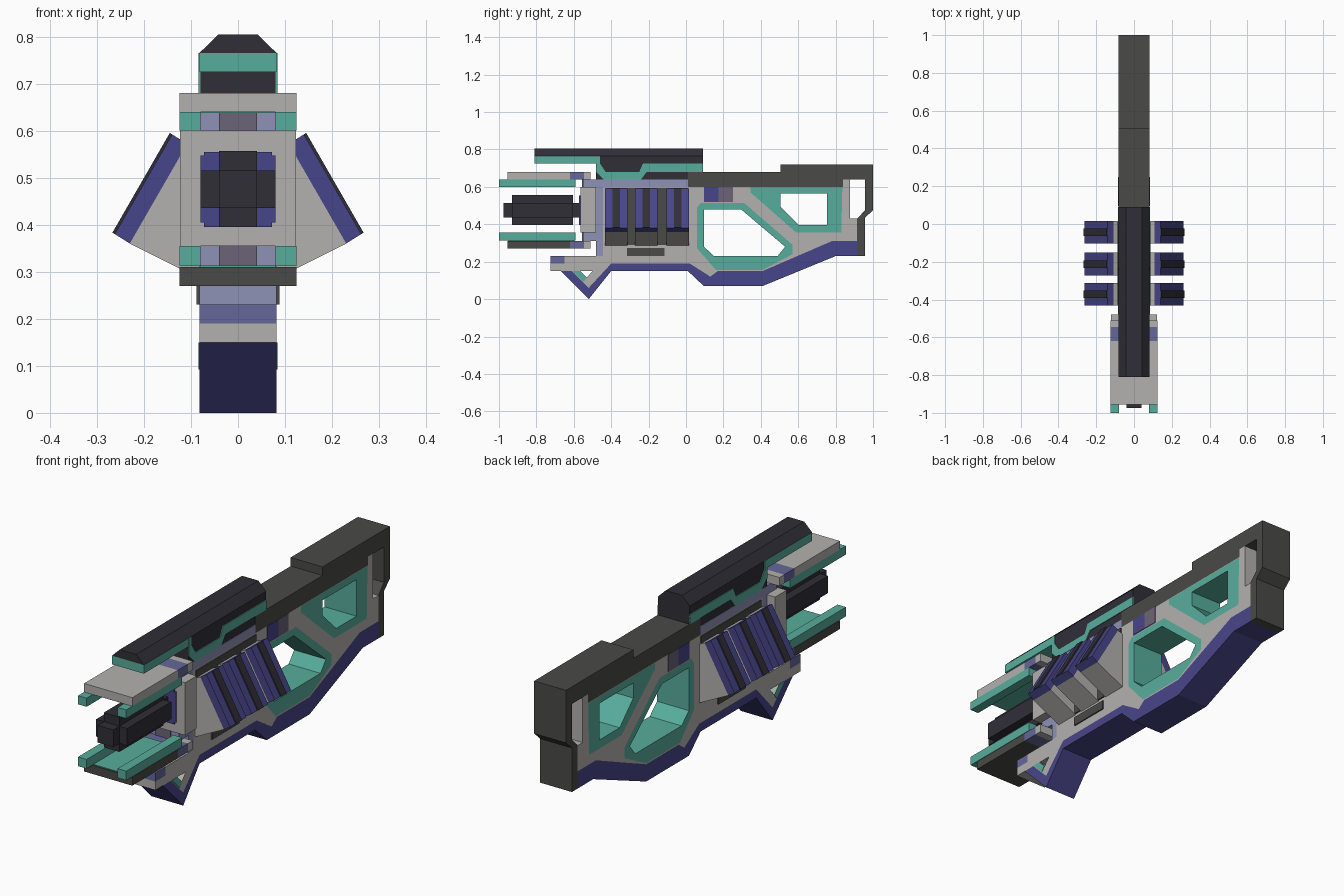
import bpy, bmesh
from mathutils import Vector

if "Cube" in bpy.data.objects:
    bpy.data.objects.remove(bpy.data.objects["Cube"])


def mat(name, r, g, b):
    m = bpy.data.materials.new(name)
    m.diffuse_color = tuple((c / 255) ** 2.2 for c in (r, g, b)) + (1,)
    m.use_nodes = True
    m.node_tree.nodes["Principled BSDF"].inputs["Base Color"].default_value = m.diffuse_color
    return m


GREY = mat("light grey", 178, 176, 173)
TEAL = mat("teal", 88, 172, 155)
NAVY = mat("indigo", 73, 71, 136)
PALE = mat("pale periwinkle", 140, 145, 181)
MID = mat("mid periwinkle", 101, 103, 152)
MAUVE = mat("mauve grey", 108, 100, 118)
DARK = mat("dark slate", 52, 50, 58)
CHAR = mat("charcoal", 75, 75, 73)
W = 0.082  # half thickness of the main slab


def prism(name, material, loops, a, b, axis='x'):
    """Closed slab from an outline plus optional hole loops, between a and b."""
    if not isinstance(loops[0], list):
        loops = [loops]
    bm = bmesh.new()
    edges = []
    for loop in loops:
        vs = [bm.verts.new((u, v, 0)) for u, v in loop]
        edges += [bm.edges.new((vs[i - 1], vs[i])) for i in range(len(vs))]
    bmesh.ops.triangle_fill(bm, edges=edges, use_beauty=True, normal=Vector((0, 0, 1)))
    bm.verts.index_update()
    flat = [v.co.copy() for v in bm.verts]
    tris = [[v.index for v in f.verts] for f in bm.faces]
    rims = [[v.index for v in e.verts] for e in bm.edges if len(e.link_faces) == 1]
    bm.free()

    def place(p, d):
        return (d, p.x, p.y) if axis == 'x' else (p.x, d, p.y)
    out = bmesh.new()
    lo = [out.verts.new(place(p, a)) for p in flat]
    hi = [out.verts.new(place(p, b)) for p in flat]
    for t in tris:
        out.faces.new([lo[i] for i in t])
        out.faces.new([hi[i] for i in t])
    for i, j in rims:
        out.faces.new((lo[i], lo[j], hi[j], hi[i]))
    bmesh.ops.recalc_face_normals(out, faces=out.faces)
    bmesh.ops.dissolve_limit(out, angle_limit=0.01, verts=out.verts, edges=out.edges)
    me = bpy.data.meshes.new(name)
    out.to_mesh(me)
    out.free()
    me.materials.append(material)
    ob = bpy.data.objects.new(name, me)
    bpy.context.collection.objects.link(ob)
    return ob


def box(name, material, x0, x1, y0, y1, z0, z1):
    return prism(name, material, [(y0, z0), (y1, z0), (y1, z1), (y0, z1)], x0, x1)


# Main slab with the two framed openings and the small front opening
grip_hole = [(.096, .48), (.294, .48), (.53, .28), (.49, .23), (.15, .23), (.096, .28)]
grip_rim = [(.06, .49), (.08, .515), (.31, .515), (.57, .29), (.57, .24),
            (.41, .156), (.16, .156), (.06, .27)]
stock_hole = [(.505, .565), (.755, .565), (.755, .395), (.605, .395), (.505, .495)]
stock_rim = [(.345, .598), (.836, .598), (.83, .355), (.59, .355), (.345, .57)]
front_hole = [(-.565, .15), (-.5, .15), (-.53, .115)]
body = [(-.445, .60), (.84, .60), (.84, .64), (.877, .64), (.877, .43), (.915, .43),
        (.915, .31), (.78, .31), (.41, .15), (.17, .15), (.13, .12), (.02, .19),
        (-.4, .19), (-.52, .06), (-.61, .15), (-.725, .15), (-.725, .19),
        (-.65, .19), (-.65, .23), (-.445, .23)]
prism("body", GREY, [body, grip_rim, stock_rim, front_hole], -W, W)
prism("grip_frame", TEAL, [grip_rim, grip_hole], -W, W)
prism("stock_frame", TEAL, [stock_rim, stock_hole], -W, W)
prism("front_opening_trim", TEAL,
      [(-.605, .15), (-.565, .15), (-.53, .115), (-.548, .092)], -W - .002, W + .002)
box("nose_block", MID, -W, W, -.725, -.65, .19, .23)

# Coloured underside strip
prism("lower_trim", NAVY,
      [(-.67, .15), (-.52, 0), (-.4, .15), (.01, .15), (.095, .07), (.41, .07),
       (.80, .23), (.915, .23), (.915, .31), (.78, .31), (.41, .15), (.17, .15),
       (.13, .12), (.02, .19), (-.4, .19), (-.52, .06), (-.61, .15)], -W, W)

# Rear spine and shoulder end
prism("stock_spine", CHAR,
      [(.01, .60), (.84, .60), (.84, .64), (.957, .64), (.957, .475), (.915, .43),
       (.915, .23), (.957, .23), (.957, .435), (1, .475), (1, .72), (.505, .72),
       (.505, .68), (.01, .68)], -W, W)

# Receiver edge band
prism("receiver_band", PALE,
      [(-.48, .23), (-.445, .23), (-.445, .60), (.01, .60), (.01, .64), (-.48, .64)], -W, W)

# Top rail
prism("rail_cap", DARK, [(-W, .765), (W, .765), (.042, .804), (-.042, .804)],
      -.81, .09, 'y')
box("rail_base", DARK, -.08, .08, -.48, .09, .64, .765)
box("rail_front_strip", TEAL, -W, W, -.81, -.48, .725, .765)
rail_trim = [(-.48, .765), (-.48, .68), (-.44, .64), (-.24, .64), (-.21, .68), (.09, .68),
             (.09, .725), (-.23, .725), (-.25, .68), (-.43, .68), (-.46, .725), (-.46, .765)]

# Front plate and barrel
box("front_plate", GREY, -.123, .123, -.565, -.48, .355, .60)
prism("barrel_socket", NAVY,
      [(-.072, .395), (.072, .395), (.072, .405), (.08, .405), (.08, .547), (.072, .547),
       (.072, .555), (-.072, .555), (-.072, .547), (-.08, .547), (-.08, .405), (-.072, .405)],
      -.572, -.56, 'y')
box("barrel_upright", DARK, -.04, .04, -.93, -.605, .395, .557)
box("barrel_wide", DARK, -.08, .08, -.93, -.605, .435, .515)
box("barrel_core", DARK, -.04, .04, -.975, -.565, .435, .515)

# Upper and lower prongs
for part, skin, z0, z1, r0, r1, c0, c1, face in (
        ("upper", GREY, .64, .68, .60, .64, .60, .64, .637),
        ("lower", CHAR, .27, .31, .312, .355, .31, .355, .31)):
    box(part + "_prong", skin, -.124, .124, -.955, -.62, z0, z1)
    box(part + "_prong_band", MID, -.124, .124, -.62, -.545, z0, z1)
    box(part + "_prong_root", GREY, -.124, .124, -.545, -.51, z0, z1)
    box(part + "_prong_lining", TEAL, -.08, .08, -.95, -.6, face, face + .003)
    box(part + "_link", MAUVE, -.04, .04, -.555, -.48, c0, c1)
    for s in (-1, 1):
        box(part + "_prong_rail", TEAL, s * .08, s * .124, -1, -.59, r0, r1)
        box(part + "_link_side", PALE, s * .04, s * .08, -.55, -.48, c0, c1)

# Side details repeated on both sides
fin_core = [(.06, .275), (.23, .36), (.108, .572), (.06, .55)]
fin_shell = [(.108, .572), (.14, .592), (.262, .38), (.23, .36)]
fin_stripe = [(.14, .592), (.145, .595), (.267, .383), (.262, .38)]
for s in (-1, 1):
    def flip(pts):
        return [(s * x, z) for x, z in pts]
    for y in (-.372, -.212, -.043):
        prism("fin_core", GREY, flip(fin_core), y - .06, y + .06, 'y')
        prism("fin_shell", NAVY, flip(fin_shell), y - .06, y + .06, 'y')
        prism("fin_stripe", DARK, flip(fin_stripe), y - .02, y + .02, 'y')
    box("fin_backing", CHAR, s * .08, s * .088, -.43, .01, .29, .595)
    box("lower_vent", CHAR, s * .08, s * .088, -.315, -.115, .23, .272)
    box("side_panel_front", NAVY, s * .08, s * .085, .095, .175, .52, .60)
    box("side_panel_rear", MAUVE, s * .08, s * .085, .175, .25, .52, .60)
    prism("rail_trim", TEAL, rail_trim, s * .079, s * .084)
